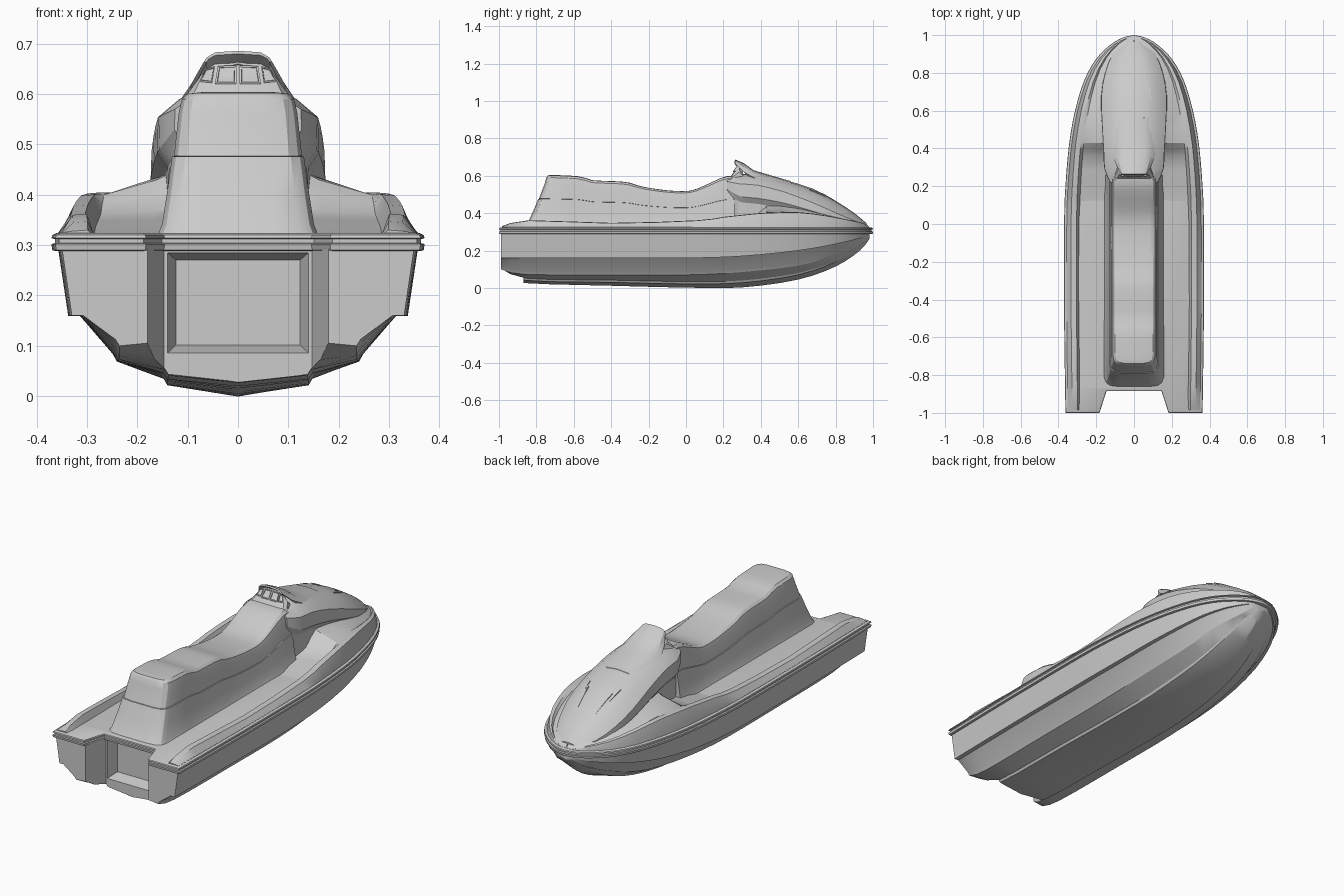
import bpy, bmesh
from mathutils import Vector

if "Cube" in bpy.data.objects:
    bpy.data.objects.remove(bpy.data.objects["Cube"])


def refine(rows, n=3):
    """Catmull-Rom interpolation between table rows."""
    out = []
    for i in range(len(rows) - 1):
        a, b, c, d = rows[max(i - 1, 0)], rows[i], rows[i + 1], rows[min(i + 2, len(rows) - 1)]
        for k in range(n):
            t = k / n
            out.append([0.5 * (2 * q + (r - p) * t + (2 * p - 5 * q + 4 * r - s) * t * t
                               + (3 * q - p - 3 * r + s) * t ** 3)
                        for p, q, r, s in zip(a, b, c, d)])
    return out + [list(rows[-1])]


def lookup(rows, y, i=1):
    """Linear read of column i at position y (column 0 ascending)."""
    if y <= rows[0][0]:
        return rows[0][i]
    for a, b in zip(rows, rows[1:]):
        if y <= b[0]:
            return a[i] + (b[i] - a[i]) * (y - a[0]) / (b[0] - a[0])
    return rows[-1][i]


def smooth(ob, angle=0.5):
    bpy.ops.object.select_all(action='DESELECT')
    ob.select_set(True)
    bpy.context.view_layer.objects.active = ob
    bpy.ops.object.shade_smooth_by_angle(angle=angle)


def loft(name, rows, split=False, mirrored=True, shade=True):
    """Skin closed rings; half sections are joined to their mirror image, or kept as two solids."""
    flip = lambda r: [(-x, y, z) for x, y, z in reversed(r)]
    if not mirrored:
        groups = [rows]
    elif split:
        groups = [rows, [flip(r) for r in rows]]
    else:
        groups = [[r + flip(r) for r in rows]]
    bm = bmesh.new()
    for g in groups:
        rings = [[bm.verts.new(p) for p in r] for r in g]
        n = len(rings[0])
        for a, b in zip(rings, rings[1:]):
            for i in range(n):
                j = (i + 1) % n
                bm.faces.new((a[i], a[j], b[j], b[i]))
        bm.faces.new(rings[0])
        bm.faces.new(rings[-1])
    bmesh.ops.remove_doubles(bm, verts=bm.verts, dist=0.0003)
    bmesh.ops.recalc_face_normals(bm, faces=bm.faces)
    me = bpy.data.meshes.new(name)
    bm.to_mesh(me)
    bm.free()
    ob = bpy.data.objects.new(name, me)
    bpy.context.collection.objects.link(ob)
    if shade:
        smooth(ob)
    return ob


def cut(ob, cutter):
    cutter.hide_render = True
    m = ob.modifiers.new("cut", 'BOOLEAN')
    m.operation, m.solver, m.object = 'DIFFERENCE', 'EXACT', cutter
    bpy.context.view_layer.objects.active = ob
    bpy.ops.object.modifier_apply(modifier=m.name)
    bpy.data.objects.remove(cutter)


# plan outline: (y, half width)
plan = refine([(-.99, .353), (-.5, .36), (0, .36), (.2, .353), (.42, .334), (.6, .302),
               (.755, .255), (.865, .195), (.94, .12), (.978, .055), (.99, 0)])
W = lambda y: lookup(plan, y)

# hull: y, keel z, inner strake z, outer strake z, chine z
hull_rows = []
for y, k, e, m, c in refine([(-.99, .06, .10, .10, .16), (-.86, .026, .041, .073, .16),
                             (-.4, .012, .03, .07, .16), (0, .002, .022, .07, .16),
                             (.3, .003, .028, .085, .17), (.6, .045, .07, .12, .20),
                             (.8, .115, .14, .175, .235), (.93, .2, .22, .23, .265),
                             (.98, .262, .268, .272, .282)]):
    w = W(y)
    hull_rows.append([(0, y, k), (.39 * w, y, e), (.41 * w, y, e + .012 * (.29 - e) / .26),
                      (.667 * w, y, m), (.69 * w, y, m + .015 * (.29 - m) / .22),
                      (.87 * w, y, c), (.935 * w, y, c), (.99 * w, y, .292), (0, y, .292)])
hull = loft("hull", hull_rows, shade=False)

# stern notch and pump recess
cut(hull, loft("notch_cutter", [[(0, -1.1, z), (.21, -1.1, z), (.147, -.87, z), (0, -.87, z)]
                                for z in (-.1, .5)], shade=False))
cut(hull, loft("recess_cutter", [[(0, y, a), (x, y, a), (x, y, b), (0, y, b)] for y, x, a, b in
                                 ((-.9, .148, .078, .292), (-.81, .123, .102, .27))], shade=False))
smooth(hull)

# rub rail: outline swept with a grooved profile, closed into the deck floor
half = [(w, y) for y, w in reversed(plan)] + [(.19, -.99), (.153, -.875)]
loop = half + [(-x, y) for x, y in reversed(half[1:])]


def offset(d):
    pts = []
    for i, p in enumerate(loop):
        a, b, p = Vector(loop[i - 1]), Vector(loop[(i + 1) % len(loop)]), Vector(p)
        u, v = (p - a).normalized(), (b - p).normalized()
        n1, n2 = Vector((-u.y, u.x)), Vector((-v.y, v.x))
        n = (n1 + n2) / (1 + n1.dot(n2))
        pts.append(p + n * d)
    return pts


sign = 1 if offset(.01)[len(plan) // 2].x > loop[len(plan) // 2][0] else -1
loft("rub_rail", [[(p.x, p.y, z) for p in offset(sign * d)] for d, z in
                  ((0, .288), (.008, .29), (.01, .302), (.003, .304), (.003, .312),
                   (.01, .314), (.008, .32), (0, .324))], mirrored=False)

# deck with footwells and gunwales: y, inner fraction, z across the section, gunwale z
deck_rows = []
for y, f, z0, z1, z2, zg in refine([(-.985, .57, .315, .315, .315, .33), (-.84, .57, .315, .315, .315, .362),
                                    (-.4, .57, .315, .315, .315, .348), (.06, .35, .318, .318, .318, .362),
                                    (.2, .35, .338, .338, .338, .38), (.36, .3, .372, .368, .362, .397),
                                    (.43, .3, .46, .43, .40, .402), (.6, .3, .455, .432, .398, .405),
                                    (.75, .2, .425, .405, .375, .387), (.88, .1, .38, .375, .352, .362),
                                    (.95, .05, .35, .35, .34, .346), (.982, .02, .325, .325, .325, .325)], 2):
    w = W(y)
    deck_rows.append([(f * w, y, z0), (max(f, .48) * w + .001, y, z1), (.8 * w, y, z2), (.845 * w, y, zg),
                      (.925 * w, y, zg - .002), (.99 * w, y, .325), (.99 * w, y, .305), (f * w, y, .305)])
loft("deck", deck_rows, split=True)

# seat and pedestal: stacked plan rings following the seat's top line
top = refine([(-.74, .605), (-.57, .597), (-.5, .576), (-.32, .567), (-.24, .543), (-.1, .522),
              (.02, .52), (.1, .548), (.2, .594), (.26, .6)])


def seat_ring(t, hw, yb):
    pts = [(f * hw, yb + d) for f, d in ((0, 0), (.5, 0), (.8, .006), (.94, .022), (1, .05))]
    pts += [(hw, -.62 + i * .04) for i in range(23)]
    return [(x, y, .318 + t * (lookup(top, y) - .318)) for x, y in pts]


loft("seat_pedestal", [seat_ring(*r) for r in ((0, .16, -.865), (.08, .151, -.85), (.3, .141, -.82),
                                               (.55, .131, -.79), (.56, .1, -.76))])
loft("seat", [seat_ring(*r) for r in ((.52, .11, -.77), (.555, .127, -.786), (.85, .118, -.754),
                                      (.95, .112, -.747), (.99, .1, -.738), (1, .08, -.72), (1, 0, -.72))])

# cowl: y, top z, hood edge (x, z), shoulder (x, z), lower edge z
cowl = refine([(.22, .588, .10, .587, .125, .57, .53), (.29, .605, .112, .592, .155, .556, .49),
               (.38, .615, .118, .585, .16, .55, .48), (.52, .58, .125, .55, .168, .515, .455),
               (.68, .53, .125, .498, .172, .455, .41), (.8, .466, .11, .44, .152, .402, .375),
               (.9, .40, .08, .385, .112, .36, .348), (.965, .346, .03, .342, .045, .336, .332)], 2)
loft("cowl", [[(0, y, zt), (.55 * a, y, zt - .2 * (zt - za)), (a, y, za), (b, y, zb), (b * 1.01, y, zc),
               (.88 * b, y, max(zc - .03, .325)), (.85 * b, y, .318), (0, y, .318)]
              for y, zt, a, za, b, zb, zc in cowl])

# windscreen with dashboard face under its lip
screen = [(.24, .598, .06, .598, .09, .596, .11, .587), (.285, .662, .045, .66, .066, .648, .085, .62),
          (.26, .68, .045, .677, .058, .67, .062, .664), (.265, .686, .045, .683, .062, .673, .068, .664),
          (.31, .667, .05, .663, .075, .648, .093, .62), (.36, .63, .056, .626, .09, .613, .112, .592),
          (.43, .609, .06, .604, .095, .588, .116, .57), (.56, .571, .062, .566, .09, .553, .11, .535)]
loft("windscreen", [[(0, y, z0), (x1, y, z1), (x2, y, z2), (x3, y, z3), (x3, y + .02, z3 - .02),
                     (0, y + .02, z0 - .02)] for y, z0, x1, z1, x2, z2, x3, z3 in screen])

# gauge frames on the dashboard
for name, quad in (("gauge_inner", ((.003, .62), (.046, .62), (.040, .656), (.003, .657))),
                   ("gauge_outer", ((.051, .622), (.077, .625), (.064, .65), (.046, .655)))):
    cx, cz = sum(p[0] for p in quad) / 4, sum(p[1] for p in quad) / 4
    loft(name, [[(cx + (x - cx) * s, .24 + (z - .598) * .7 + d, cz + (z - cz) * s) for x, z in quad]
                for s, d in ((1, .015), (1, -.005), (.8, -.005), (.76, .001))], split=True)

# slim hood vents
for i, (x, y0, y1) in enumerate(((.066, .70, .85), (.085, .66, .80))):
    rows = []
    for k in range(6):
        y = y0 + (y1 - y0) * k / 5
        zt, a, za = (lookup(cowl, y, c) for c in (1, 2, 3))
        u = x / a
        z = zt - (zt - za) * (.2 + .8 * (u - .55) / .45)
        xx = x - .02 * k / 5
        rows.append([(xx, y, z - .01), (xx + .004, y, z - .01), (xx + .004, y, z + .004), (xx, y, z + .004)])
    loft("hood_vent_%d" % (i + 1), rows, split=True)
